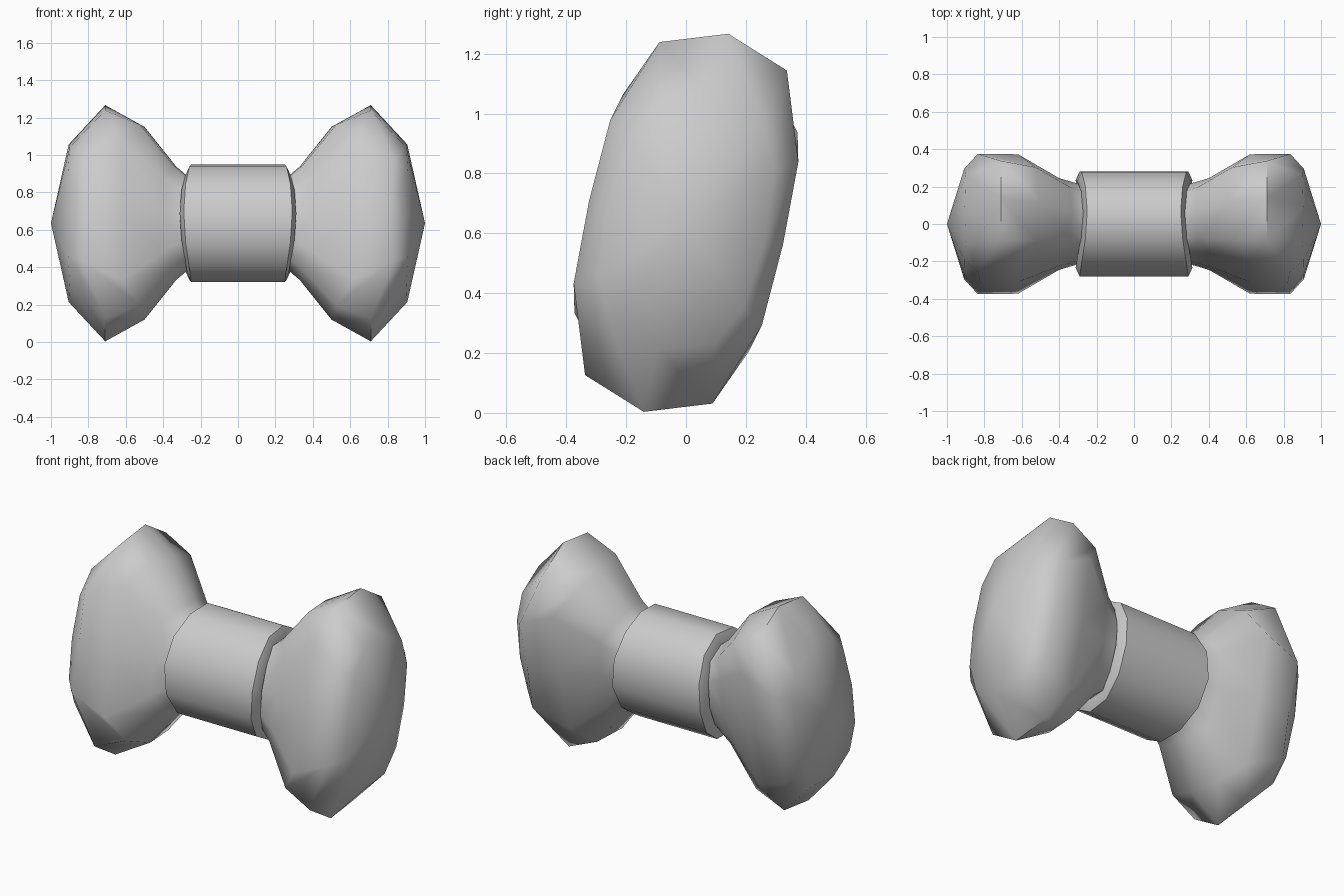
import bpy, bmesh, math

if "Cube" in bpy.data.objects:
    bpy.data.objects.remove(bpy.data.objects["Cube"])

TILT = math.radians(-12.6)
CENTRE_Z = 0.635


def full_ring(quarter):
    """Expand a quarter section (top to side) into a 12-point ring."""
    q = [(x, u, v) for x, u, v in quarter]
    half = q + [(x, u, -v) for x, u, v in reversed(q[:3])]
    return half + [(x, -u, v) for x, u, v in reversed(half[1:-1])]


def loft(name, rings, start=None, end=None, closed=False):
    """Skin a list of rings, with optional end points."""
    bm = bmesh.new()
    loops = [[bm.verts.new(p) for p in r] for r in rings]
    pairs = list(zip(loops, loops[1:]))
    if closed:
        pairs.append((loops[-1], loops[0]))
    n = len(loops[0])
    for a, b in pairs:
        for i in range(n):
            j = (i + 1) % n
            bm.faces.new((a[i], a[j], b[j], b[i]))
    for point, loop in ((start, loops[0]), (end, loops[-1])):
        if point:
            c = bm.verts.new(point)
            for i in range(n):
                bm.faces.new((c, loop[i], loop[(i + 1) % n]))
    bmesh.ops.recalc_face_normals(bm, faces=bm.faces)
    mesh = bpy.data.meshes.new(name)
    bm.to_mesh(mesh)
    bm.free()
    ob = bpy.data.objects.new(name, mesh)
    bpy.context.collection.objects.link(ob)
    ob.rotation_euler = (TILT, 0, 0)
    ob.location = (0, 0, CENTRE_Z)
    bpy.ops.object.select_all(action='DESELECT')
    ob.select_set(True)
    bpy.context.view_layer.objects.active = ob
    bpy.ops.object.shade_smooth_by_angle(angle=math.radians(62))
    return ob


# Puffed loops: quarter sections from the tucked-in end to the outer cap
sections = [
    [(.15, 0, .22), (.15, .11, .19), (.15, .17, .11), (.15, .19, 0)],
    [(.26, 0, .25), (.265, .125, .22), (.30, .19, .14), (.31, .205, 0)],
    [(.33, 0, .31), (.345, .14, .285), (.40, .205, .205), (.40, .23, 0)],
    [(.50, 0, .528), (.525, .20, .495), (.62, .298, .375), (.62, .318, 0)],
    [(.71, 0, .647), (.71, .218, .57), (.835, .322, .28), (.82, .332, 0)],
    [(.905, 0, .432), (.90, .18, .375), (.908, .25, .235), (.91, .27, 0)],
]
loops = loft("bow_loops", [full_ring(s) for s in sections],
             start=(.15, 0, 0), end=(1, 0, 0))
mirror = loops.modifiers.new("mirror", 'MIRROR')
mirror.use_axis[0] = True
mirror.use_mirror_merge = False


# Centre knot: a band whose ends bow outwards and roll inwards to a lip
def knot_ring(side, offset, scale):
    pts = []
    for i in range(12):
        a = math.tau * i / 12
        x = .25 + .04 * math.sin(a) ** 2 + offset
        pts.append((side * x, .287 * scale * math.sin(a),
                    .322 * scale * math.cos(a)))
    return pts


profile = [(-.10, .74), (.02, .78), (.022, .84), (0, 1)]
knot_rings = [knot_ring(-1, o, s) for o, s in profile]
knot_rings += [knot_ring(1, o, s) for o, s in reversed(profile)]
loft("centre_knot", knot_rings, closed=True)
